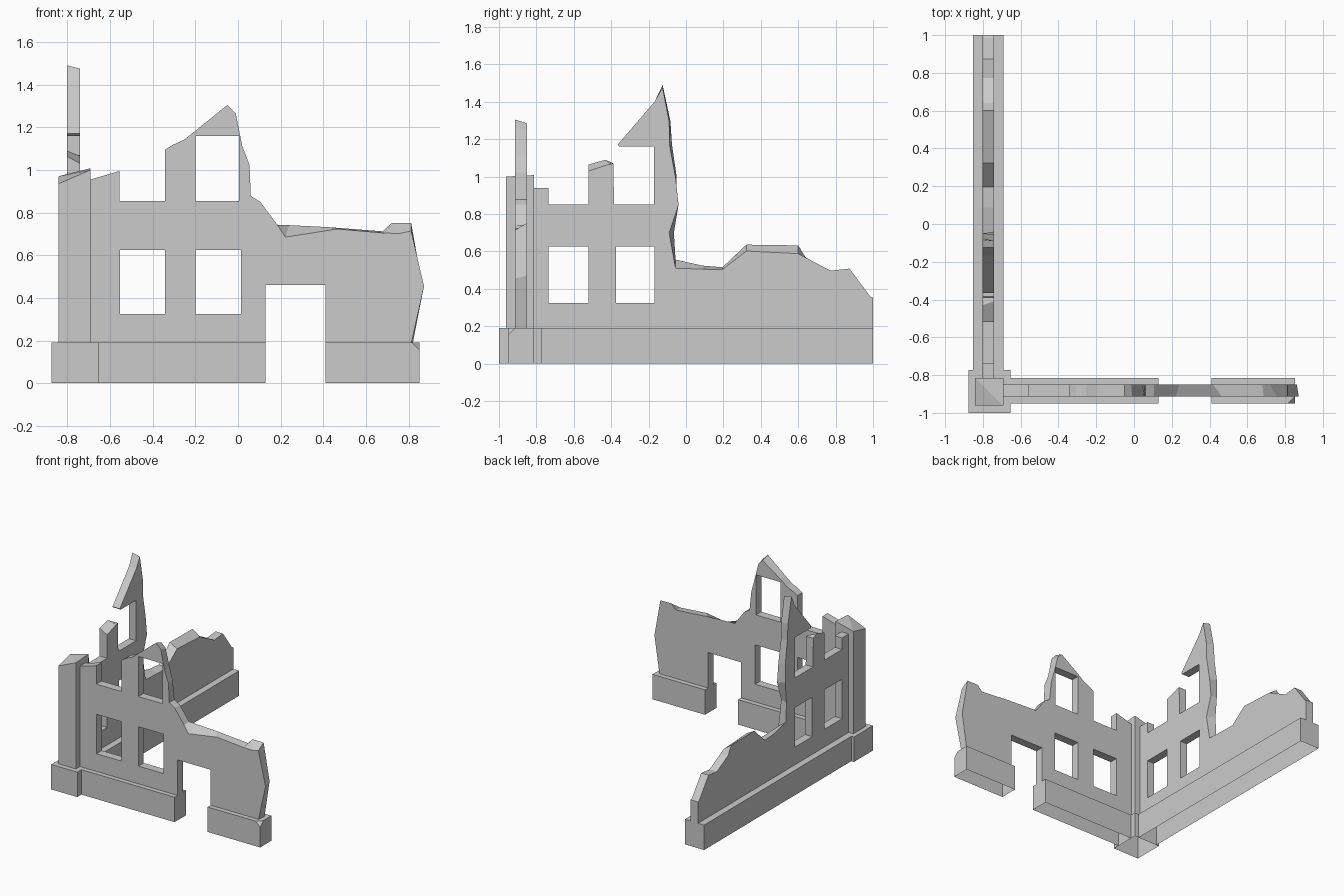
import bpy, bmesh
from mathutils import Vector
from mathutils.geometry import tessellate_polygon

if "Cube" in bpy.data.objects:
    bpy.data.objects.remove(bpy.data.objects["Cube"])

BASE = 0.19


def finish(name, bm):
    bmesh.ops.recalc_face_normals(bm, faces=bm.faces[:])
    mesh = bpy.data.meshes.new(name)
    bm.to_mesh(mesh)
    bm.free()
    obj = bpy.data.objects.new(name, mesh)
    bpy.context.collection.objects.link(obj)
    return obj


def block(name, x0, x1, y0, y1, z0, tops, chip=None):
    """Open-bottomed box; tops = heights of the four corners, chip = broken corner."""
    bm = bmesh.new()
    xy = [(x0, y0), (x1, y0), (x1, y1), (x0, y1)]
    lo = [bm.verts.new((x, y, z0)) for x, y in xy]
    hi = [bm.verts.new((x, y, z)) for (x, y), z in zip(xy, tops)]
    for i in range(4):
        j = (i + 1) % 4
        bm.faces.new((lo[i], lo[j], hi[j], hi[i]))
    if len(set(tops)) == 1:
        bm.faces.new(hi)
    else:
        bm.faces.new((hi[0], hi[1], hi[3]))
        bm.faces.new((hi[1], hi[2], hi[3]))
    bmesh.ops.recalc_face_normals(bm, faces=bm.faces[:])
    if chip is not None:
        bmesh.ops.bevel(bm, geom=[hi[chip]], offset=0.037, segments=1,
                        affect='VERTICES')
    return finish(name, bm)


def ruined_wall(name, outline, windows, place, d0, d1):
    """Slab with openings. Outline points are (u, z) or (u, z, far u, far z)."""
    holes = [[(a, c), (b, c), (b, d), (a, d)] for a, b, c, d in windows]
    loops = [outline] + holes
    bm = bmesh.new()
    sides = []
    for depth, far in ((d0, False), (d1, True)):
        flat = [[Vector((p[-2], p[-1], 0)) if far else Vector((p[0], p[1], 0))
                 for p in lp] for lp in loops]
        rings = [[bm.verts.new(place(v.x, v.y, depth)) for v in lp] for lp in flat]
        verts = [v for r in rings for v in r]
        for tri in tessellate_polygon(flat):
            bm.faces.new([verts[i] for i in tri])
        sides.append(rings)
    for near, back in zip(*sides):
        for i in range(len(near)):
            j = (i + 1) % len(near)
            quad = (near[i], near[j], back[j], back[i])
            if any(v.co.z > BASE + 0.001 for v in quad):
                bm.faces.new(quad)
    # merge coplanar triangles into clean flat faces
    bmesh.ops.recalc_face_normals(bm, faces=bm.faces[:])
    return finish(name, bm)


# Plinths
T = [BASE] * 4
block("corner_plinth", -0.875, -0.655, -1.0, -0.772, 0, T)
block("front_plinth_left", -0.655, 0.13, -0.95, -0.814, 0, T)
block("front_plinth_right", 0.41, 0.852, -0.95, -0.814, 0, T, chip=1)
block("side_plinth", -0.853, -0.69, -0.772, 1.0, 0, T)

# Corner pillar with broken slanted top
block("corner_pillar", -0.842, -0.692, -0.962, -0.814, BASE,
      [0.935, 1.0, 1.008, 0.97])

# Front wall with doorway, broken gable and windows
front = [
    (-0.692, BASE), (-0.692, 0.955), (-0.555, 0.995), (-0.555, 0.855),
    (-0.343, 0.855), (-0.343, 1.094), (-0.307, 1.117), (-0.255, 1.14),
    (-0.2, 1.183), (-0.05, 1.305, -0.05, 1.285), (-0.01, 1.263, -0.015, 1.25),
    (0.02, 1.113), (0.054, 1.023, 0.045, 1.023), (0.06, 0.878),
    (0.105, 0.85), (0.185, 0.742), (0.222, 0.685, 0.24, 0.741),
    (0.465, 0.723, 0.42, 0.732), (0.686, 0.704, 0.68, 0.712),
    (0.756, 0.702, 0.72, 0.751), (0.812, 0.714, 0.812, 0.751),
    (0.872, 0.455, 0.862, 0.47), (0.813, BASE, 0.82, BASE),
    (0.41, BASE), (0.41, 0.46), (0.13, 0.46), (0.13, BASE),
]
ruined_wall("front_wall", front,
            [(-0.553, -0.343, 0.325, 0.625), (-0.2, 0.013, 0.325, 0.625),
             (-0.2, 0.005, 0.855, 1.16)],
            lambda u, z, d: (u, d, z), -0.914, -0.851)

# Side wall with tall broken spire and a collapsed rear part
side = [
    (-0.814, BASE), (-0.814, 0.94), (-0.735, 0.94), (-0.735, 0.852),
    (-0.52, 0.852), (-0.52, 1.03, -0.52, 1.064), (-0.41, 1.066, -0.43, 1.09),
    (-0.388, 1.07), (-0.385, 0.852), (-0.17, 0.852), (-0.17, 1.16),
    (-0.355, 1.16), (-0.366, 1.17), (-0.168, 1.40),
    (-0.125, 1.475, -0.125, 1.49), (-0.09, 1.294, -0.083, 1.294),
    (-0.088, 1.17, -0.075, 1.17), (-0.055, 0.99, -0.05, 1.0),
    (-0.04, 0.85, -0.05, 0.86), (-0.09, 0.70, -0.065, 0.70),
    (-0.056, 0.51, -0.056, 0.556), (0.088, 0.505, 0.088, 0.524),
    (0.195, 0.503, 0.195, 0.515), (0.323, 0.602, 0.323, 0.636),
    (0.6, 0.588, 0.6, 0.632), (0.64, 0.567), (0.773, 0.497),
    (0.874, 0.508), (0.986, 0.358), (1.0, 0.353), (1.0, BASE),
]
ruined_wall("side_wall", side,
            [(-0.735, -0.52, 0.325, 0.626), (-0.375, -0.168, 0.325, 0.626)],
            lambda u, z, d: (d, u, z), -0.74, -0.802)
